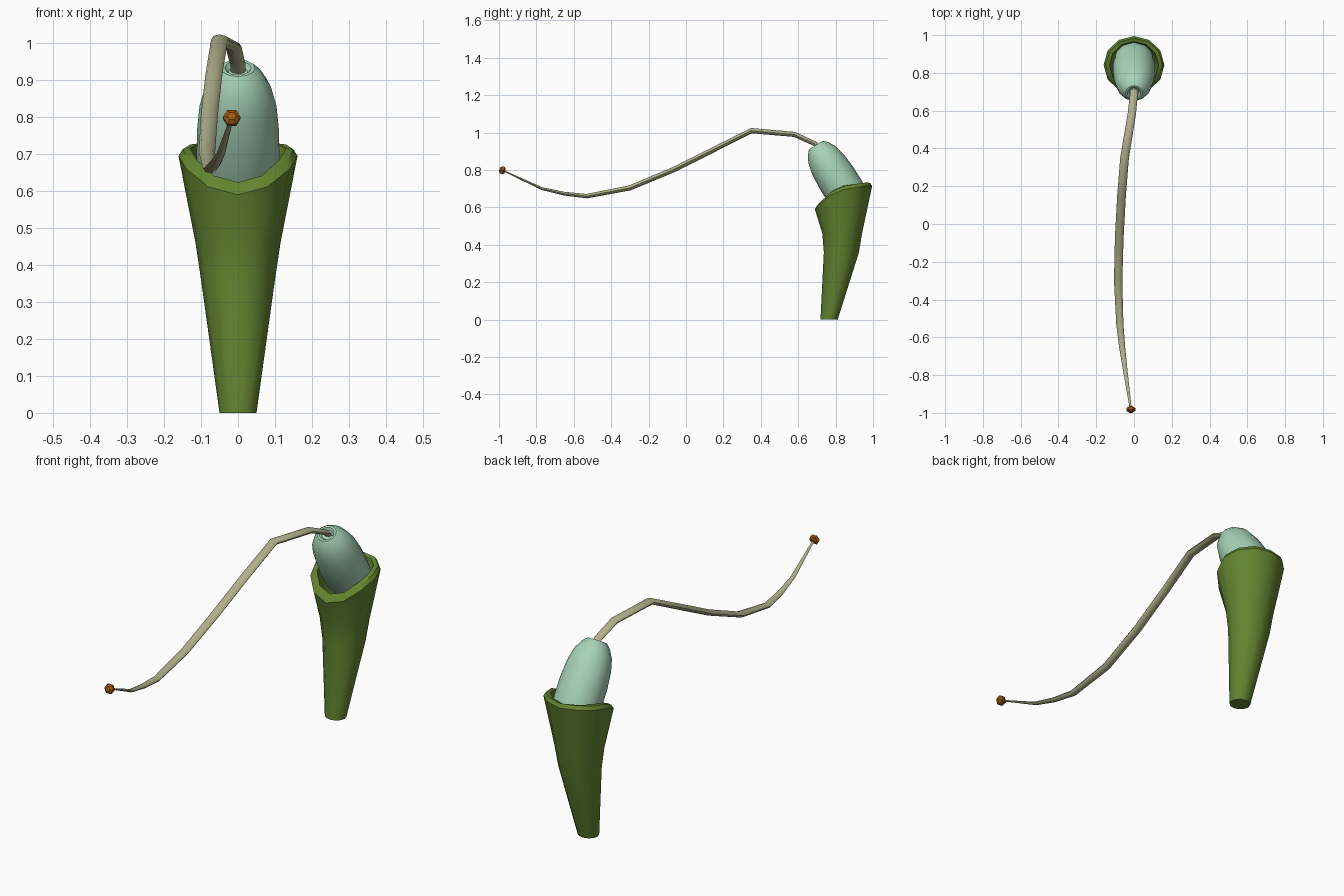
import bpy, bmesh, math
from mathutils import Vector, Matrix

if "Cube" in bpy.data.objects:
    bpy.data.objects.remove(bpy.data.objects["Cube"])


def material(name, rgb):
    m = bpy.data.materials.new(name)
    m.diffuse_color = (*rgb, 1)
    m.use_nodes = True
    m.node_tree.nodes["Principled BSDF"].inputs["Base Color"].default_value = m.diffuse_color
    return m


GREEN = material("leaf green", (0.125, 0.235, 0.03))
MINT = material("pale mint", (0.39, 0.65, 0.48))
TAN = material("dry tan", (0.45, 0.45, 0.27))
BROWN = material("rust brown", (0.35, 0.10, 0.004))


def loft(name, rings, mat, angle=40):
    """Skin a list of equal-sized rings and cap both ends."""
    bm = bmesh.new()
    rows = [[bm.verts.new(p) for p in r] for r in rings]
    n = len(rows[0])
    for a, b in zip(rows, rows[1:]):
        for i in range(n):
            j = (i + 1) % n
            bm.faces.new((a[i], a[j], b[j], b[i]))
    bm.faces.new(rows[0][::-1])
    bm.faces.new(rows[-1])
    bmesh.ops.recalc_face_normals(bm, faces=bm.faces)
    me = bpy.data.meshes.new(name)
    bm.to_mesh(me)
    bm.free()
    me.materials.append(mat)
    ob = bpy.data.objects.new(name, me)
    bpy.context.collection.objects.link(ob)
    if angle:
        bpy.ops.object.select_all(action='DESELECT')
        ob.select_set(True)
        bpy.context.view_layer.objects.active = ob
        bpy.ops.object.shade_smooth_by_angle(angle=math.radians(angle))
    return ob


def ellipse(c, u, v, ru, rv, n):
    return [c + u * ru * math.cos(2 * math.pi * i / n) + v * rv * math.sin(2 * math.pi * i / n)
            for i in range(n)]


# Leafy cup: tapered tube with a slanted rim, then back down the inside
RIM = [0.59, 0.612, 0.66, 0.695, 0.708, 0.715, 0.713]   # heights, front to back


def cup_ring(y, rx, ry, z, lift_front=0, lift_back=0):
    ring = []
    for i in range(12):
        a = 2 * math.pi * i / 12
        k = min(i, 12 - i)
        h = z if z is not None else RIM[k] + lift_front + (lift_back - lift_front) * k / 6
        ring.append(Vector((rx * math.sin(a), y - ry * math.cos(a), h)))
    return ring


loft("cup", [
    cup_ring(0.765, 0.05, 0.046, 0),
    cup_ring(0.831, 0.10, 0.094, 0.36),
    cup_ring(0.835, 0.115, 0.106, 0.46),
    cup_ring(0.842, 0.161, 0.153, None),
    cup_ring(0.842, 0.150, 0.142, None, 0.018, 0.018),
    cup_ring(0.842, 0.130, 0.124, None, 0.034, 0.008),
    cup_ring(0.835, 0.092, 0.086, 0.47),
    cup_ring(0.831, 0.075, 0.07, 0.37),
], GREEN)

# Egg-shaped bud leaning forward, with a small socket for the stem
axis = Vector((0, 0.53, -0.85)).normalized()
side = Vector((1, 0, 0))
up = axis.cross(side)
tip = Vector((0, 0.695, 0.933))
bud = [(0.012, 0.026), (0.0, 0.036), (0.0, 0.046), (0.02, 0.066), (0.06, 0.089), (0.12, 0.104),
       (0.20, 0.111), (0.29, 0.112), (0.36, 0.102), (0.40, 0.075), (0.42, 0.03)]
loft("bud", [ellipse(tip + axis * s, side, up, r, r * 0.96, 12) for s, r in bud], MINT)

# Long flattened stem: x, y, z, half width
path = [(0, 0.74, 0.885, 0.02), (0, 0.69, 0.94, 0.021), (-0.012, 0.58, 0.99, 0.022),
        (-0.05, 0.35, 1.01, 0.023), (-0.066, 0.15, 0.91, 0.023), (-0.078, -0.07, 0.80, 0.023),
        (-0.084, -0.30, 0.704, 0.022), (-0.075, -0.53, 0.66, 0.019),
        (-0.063, -0.65, 0.673, 0.016), (-0.047, -0.77, 0.70, 0.012), (-0.017, -0.98, 0.798, 0.005)]
pts = [Vector(p[:3]) for p in path]
rings = []
for i, p in enumerate(pts):
    t = (pts[min(i + 1, len(pts) - 1)] - pts[max(i - 1, 0)]).normalized()
    u = t.cross(Vector((0, 0, 1))).normalized()
    w = path[i][3]
    rings.append(ellipse(p, u, t.cross(u), w, w * 0.62, 8))
loft("stem", rings, TAN, 50)

# Faceted bead at the end of the stem
tilt = Matrix.Rotation(math.radians(-20), 3, 'X')
centre = Vector((-0.017, -0.982, 0.798))
loft("bead", [ellipse(centre + tilt @ Vector((0, y, 0)), side, tilt @ Vector((0, 0, 1)), r, r, 6)
              for y, r in ((-0.016, 0.012), (-0.007, 0.024), (0.007, 0.024), (0.016, 0.012))],
     BROWN, 0)
